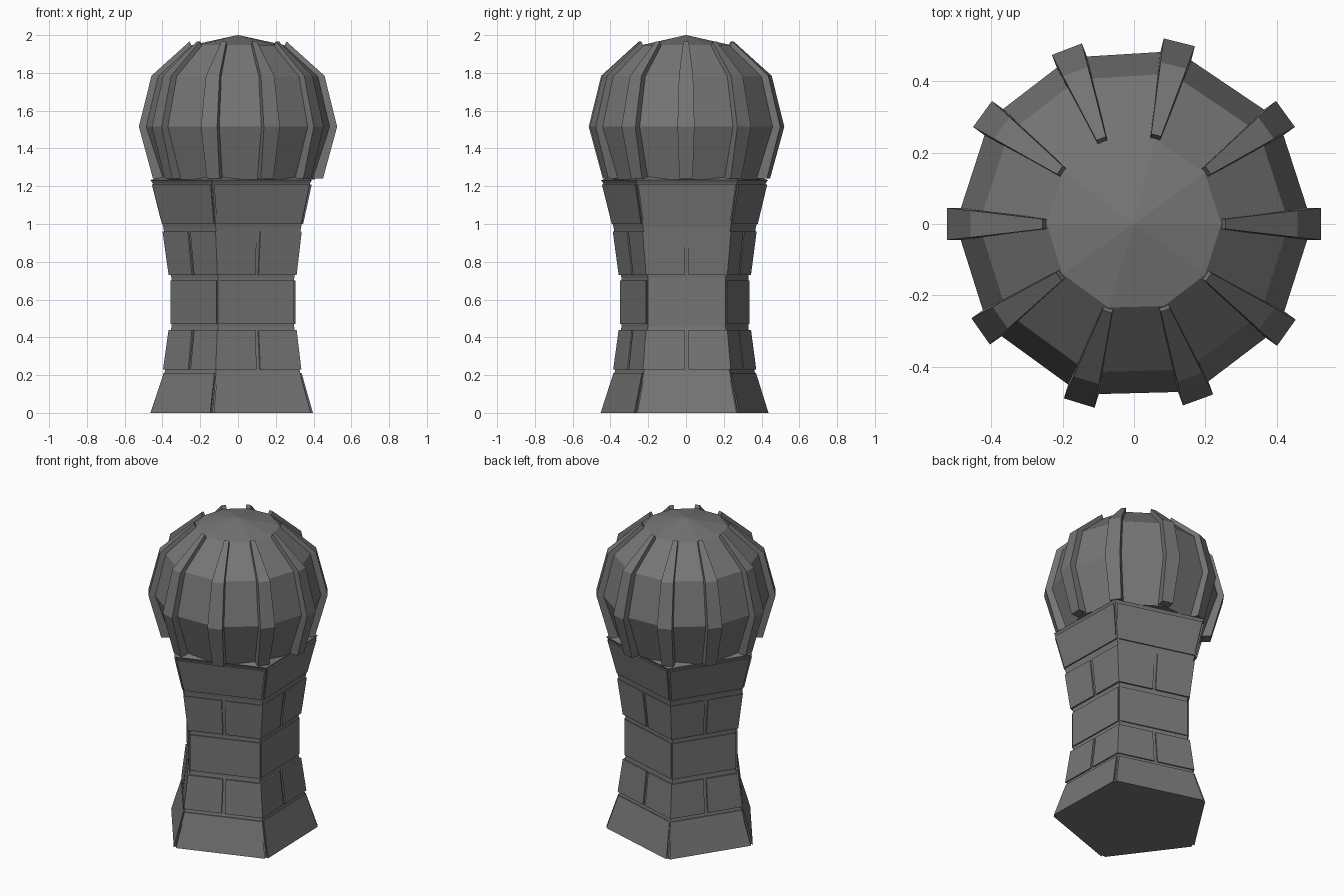
import bpy
from math import cos, sin, radians
from mathutils import Vector

if "Cube" in bpy.data.objects:
    bpy.data.objects.remove(bpy.data.objects["Cube"])

STONE = bpy.data.materials.new("dark_stone")
STONE.diffuse_color = (.18, .18, .18, 1)
STONE.use_nodes = True
STONE.node_tree.nodes["Principled BSDF"].inputs["Base Color"].default_value = STONE.diffuse_color


def loft(name, rings):
    """Closed mesh from equally sized point loops stacked in order."""
    n = len(rings[0])
    verts = [p for ring in rings for p in ring]
    faces = [tuple(reversed(range(n))), tuple(range(len(verts) - n, len(verts)))]
    for k in range(len(rings) - 1):
        for i in range(n):
            j = (i + 1) % n
            faces.append((k * n + i, k * n + j, k * n + n + j, k * n + n + i))
    mesh = bpy.data.meshes.new(name)
    mesh.from_pydata(verts, [], faces)
    mesh.materials.append(STONE)
    mesh.update()
    ob = bpy.data.objects.new(name, mesh)
    bpy.context.collection.objects.link(ob)
    return ob


# Five-sided tower footprint, slightly irregular, counter-clockwise
CORNERS = [Vector(p) for p in
           ((.383, .28), (-.177, .44), (-.47, -.012), (-.14, -.456), (.397, -.27))]


def at(p, scale, z):
    return (p.x * scale, p.y * scale, z)


# Mortar core behind the bricks, ending in a thin lip under the dome
CORE = [(0, .97), (.22, .825), (.455, .75), (.715, .75), (.98, .84), (1.215, .96),
        (1.232, .985), (1.25, .88)]
loft("mortar_core", [[at(p, s, z) for p in CORNERS] for z, s in CORE])

# Brick courses: bottom z, bottom scale, top z, top scale
COURSES = [(0, 1, .21, .85), (.23, .845, .44, .782), (.47, .77, .70, .77),
           (.73, .782, .96, .85), (1.0, .87, 1.21, .985)]
GAP = .012
for c, (z0, s0, z1, s1) in enumerate(COURSES):
    for i in range(5):
        a, b, d = CORNERS[i - 1], CORNERS[i], CORNERS[(i + 1) % 5]
        e1, e2 = (b - a).normalized(), (d - b).normalized()
        if c % 2 == 0:      # one brick per side, joints on the corners
            outer = [b + e2 * GAP, d - e2 * GAP]
        else:               # brick wraps the corner, joints mid-side
            outer = [(a + b) / 2 + e1 * GAP, b, (b + d) / 2 - e2 * GAP]
        section = outer + [p * .93 for p in reversed(outer)]
        loft(f"brick_{c + 1}_{i + 1}",
             [[at(p, s0, z0) for p in section], [at(p, s1, z1) for p in section]])

# Ten-sided dome with facets meeting under the ribs
ANGLES = [radians(a) for a in (0, 36, 76, 111, 144, 180, 215, 253, 290, 324.5)]
DOME = [(.405, 1.235), (.5, 1.515), (.435, 1.78), (.245, 1.947), (.002, 2.0)]
loft("dome", [[(r * cos(a), r * sin(a), z) for a in ANGLES] for r, z in DOME])

# Tapering ribs: outer radius, z, width, inner radius, inner z
RIB = [(.45, 1.24, .07, .39, 1.24), (.525, 1.515, .09, .46, 1.515),
       (.458, 1.785, .075, .40, 1.75), (.257, 1.966, .028, .235, 1.92)]
for k, a in enumerate(ANGLES):
    u, v = Vector((cos(a), sin(a), 0)), Vector((-sin(a), cos(a), 0))
    rings = []
    for ro, zo, w, ri, zi in RIB:
        out, inn = u * ro + Vector((0, 0, zo)), u * ri + Vector((0, 0, zi))
        rings.append([out - v * w / 2, out + v * w / 2, inn + v * w / 2, inn - v * w / 2])
    loft(f"dome_rib_{k + 1}", rings)
